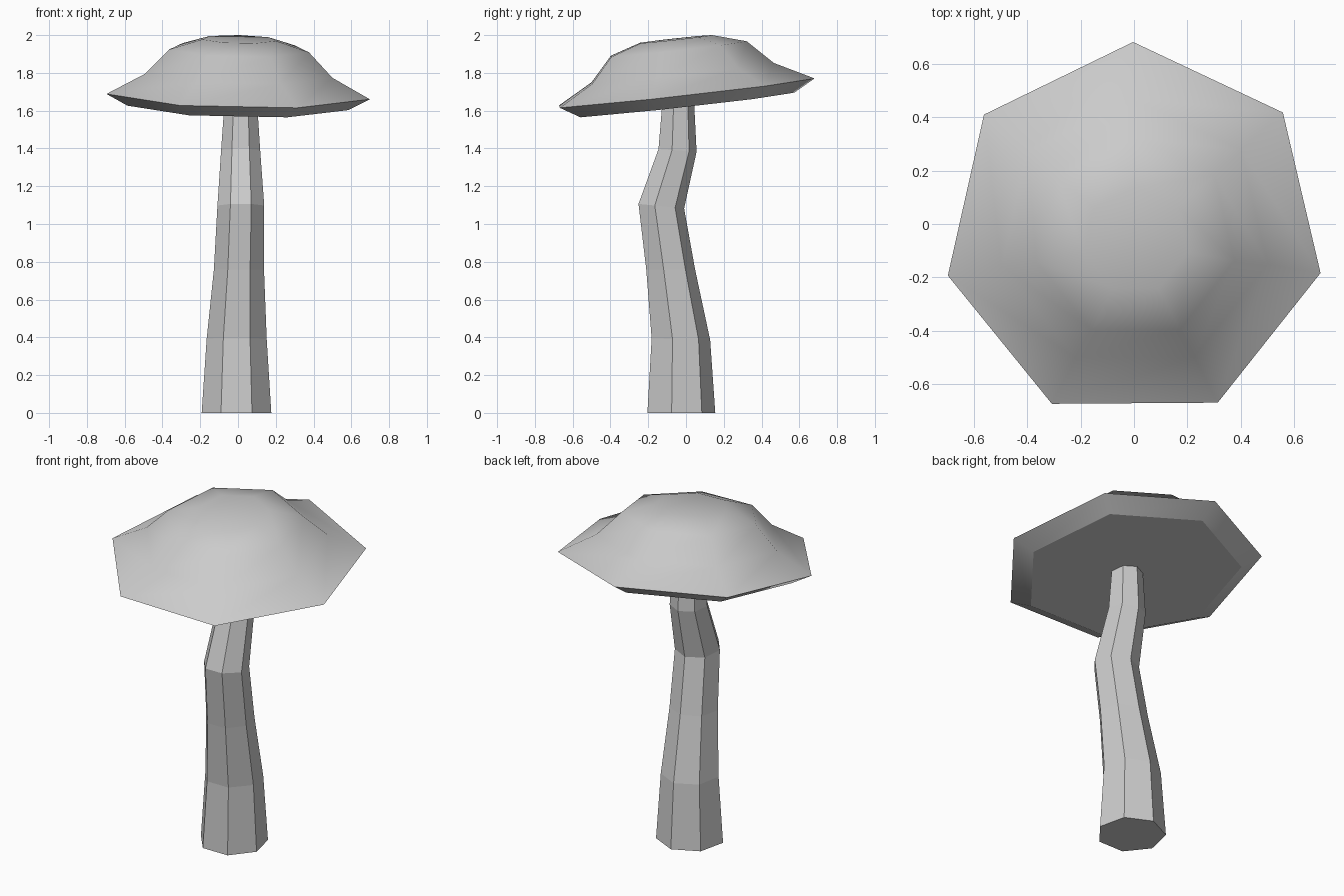
import bpy, bmesh
from math import sin, cos, tau, radians

if "Cube" in bpy.data.objects:
    bpy.data.objects.remove(bpy.data.objects["Cube"])

SIDES = 7


def loft(name, rings, phase):
    """Stack seven-sided rings (cx, cy, z, radius, slope in y) into a closed solid."""
    bm = bmesh.new()
    loops = []
    for cx, cy, z, r, slope in rings:
        loop = []
        for i in range(SIDES):
            a = phase + tau * i / SIDES
            dx, dy = r * cos(a), r * sin(a)
            loop.append(bm.verts.new((cx + dx, cy + dy, z + slope * dy)))
        loops.append(loop)
    for lo, hi in zip(loops, loops[1:]):
        for i in range(SIDES):
            j = (i + 1) % SIDES
            bm.faces.new((lo[i], lo[j], hi[j], hi[i]))
    bm.faces.new(loops[0][::-1])
    bm.faces.new(loops[-1])
    bmesh.ops.recalc_face_normals(bm, faces=bm.faces)
    # Smooth only the cap; keep its underside and rim crisp
    if name == "mushroom_cap":
        for f in bm.faces:
            f.smooth = True
        for loop in loops[:2]:
            for i in range(SIDES):
                bm.edges.get((loop[i], loop[(i + 1) % SIDES])).smooth = False
    mesh = bpy.data.meshes.new(name)
    bm.to_mesh(mesh)
    bm.free()
    ob = bpy.data.objects.new(name, mesh)
    bpy.context.collection.objects.link(ob)
    return ob


# Crooked, tapering stem
loft("mushroom_stem", [
    (-0.008, -0.034, 0.00, 0.189, 0.0),
    (-0.007, -0.035, 0.39, 0.163, -0.03),
    (0.005, -0.088, 0.76, 0.136, 0.0),
    (0.015, -0.137, 1.095, 0.127, -0.10),
    (0.014, -0.050, 1.39, 0.106, -0.07),
    (0.015, -0.045, 1.68, 0.086, 0.05),
], radians(90))

# Bell-shaped cap: underside, rim, flare, shoulder, crown
profile = [(0.60, -0.063), (0.715, 0.0), (0.51, 0.105), (0.38, 0.235), (0.20, 0.288)]
cap = loft("mushroom_cap", [(0, 0, z, r, 0) for r, z in profile], radians(90.4))
cap.location = (0, -0.03, 1.692)
cap.rotation_euler = (radians(6.3), radians(1.2), 0)
